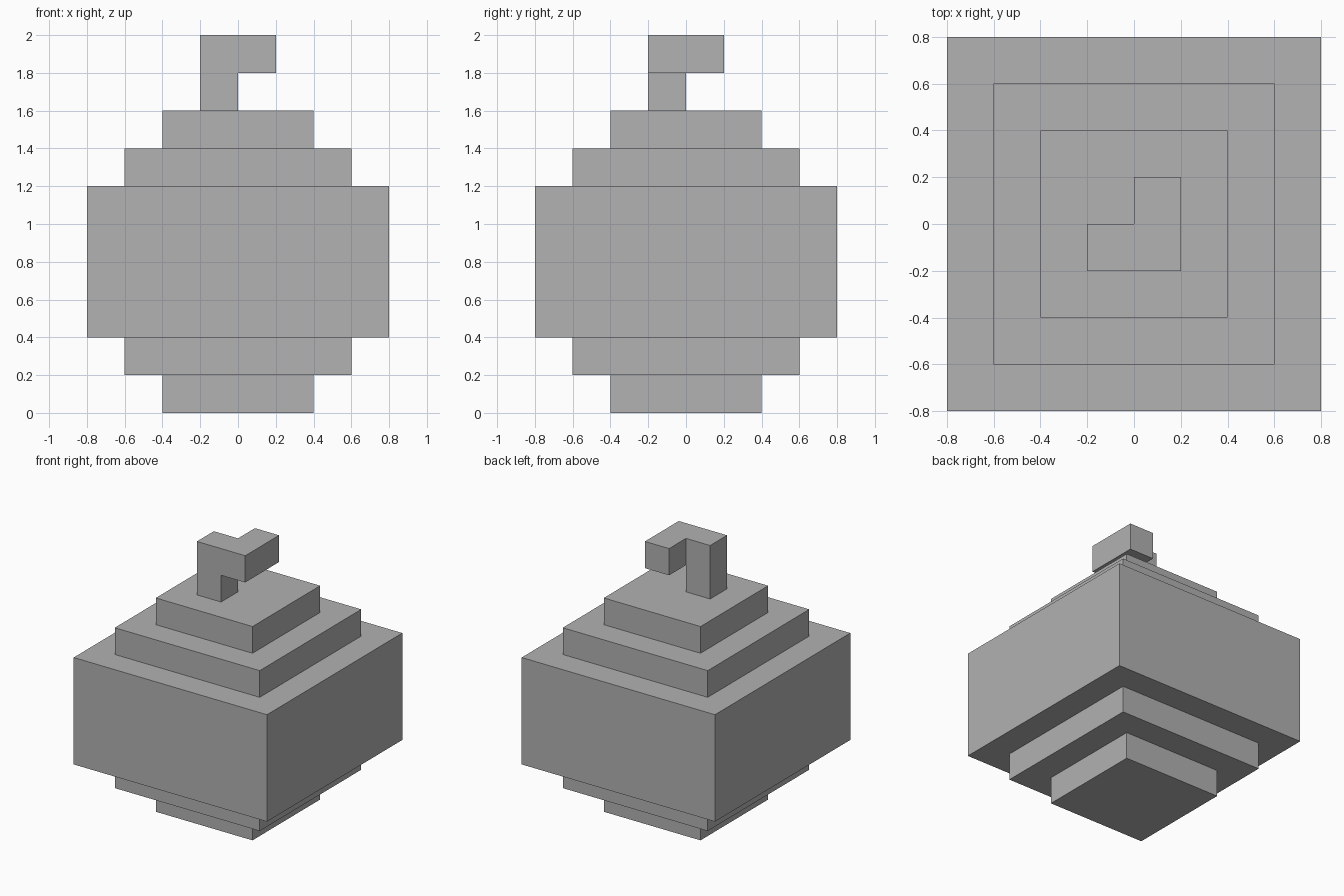
import bpy
import bmesh
from mathutils import Vector

cube = bpy.data.objects.get("Cube")
if cube:
    bpy.data.objects.remove(cube, do_unlink=True)

UNIT = 0.2  # size of one block

# Single plain grey
grey = bpy.data.materials.new("plain_grey")
grey.use_nodes = True
color = (0.445, 0.445, 0.445, 1.0)
grey.diffuse_color = color
grey.node_tree.nodes["Principled BSDF"].inputs["Base Color"].default_value = color


def finish(bm, name):
    bmesh.ops.recalc_face_normals(bm, faces=bm.faces)
    mesh = bpy.data.meshes.new(name)
    bm.to_mesh(mesh)
    bm.free()
    mesh.materials.append(grey)
    obj = bpy.data.objects.new(name, mesh)
    bpy.context.collection.objects.link(obj)
    return obj


def square_ring(bm, half, z):
    corners = ((-1, -1), (1, -1), (1, 1), (-1, 1))
    return [bm.verts.new((sx * half, sy * half, z)) for sx, sy in corners]


def stepped_body(name, tiers):
    """One closed shell of stacked square tiers: (half width, height) in blocks."""
    bm = bmesh.new()
    rings, z = [], 0
    for half, height in tiers:
        for level in (z, z + height):
            rings.append(square_ring(bm, half * UNIT, level * UNIT))
        z += height
    for low, high in zip(rings, rings[1:]):
        for i in range(4):
            j = (i + 1) % 4
            bm.faces.new((low[i], low[j], high[j], high[i]))
    bm.faces.new(rings[0])
    bm.faces.new(rings[-1])
    return finish(bm, name)


def block_path(name, cells):
    """Joined unit blocks, keeping only the exposed faces."""
    bm = bmesh.new()
    for cell in cells:
        centre = Vector(cell) + Vector((0.5, 0.5, 0.5))
        made = bmesh.ops.create_cube(bm, size=UNIT)["verts"]
        bmesh.ops.translate(bm, verts=made, vec=centre * UNIT)
    # Drop the pairs of faces where two blocks touch
    faces = list(bm.faces)
    centres = [f.calc_center_median() for f in faces]
    inner = [f for f, c in zip(faces, centres)
             if sum((c - d).length < UNIT / 10 for d in centres) > 1]
    bmesh.ops.delete(bm, geom=inner, context='FACES')
    bmesh.ops.remove_doubles(bm, verts=bm.verts, dist=UNIT / 100)
    # Merge the flat sides into single faces
    bmesh.ops.dissolve_limit(bm, angle_limit=0.01, verts=bm.verts, edges=bm.edges)
    return finish(bm, name)


# Round body in square steps
stepped_body("body", [(2, 1), (3, 1), (4, 4), (3, 1), (2, 1)])

# Bent stem: up, then to the left, then to the back
block_path("stem", [(-1, -1, 8), (-1, -1, 9), (0, -1, 9), (0, 0, 9)])
